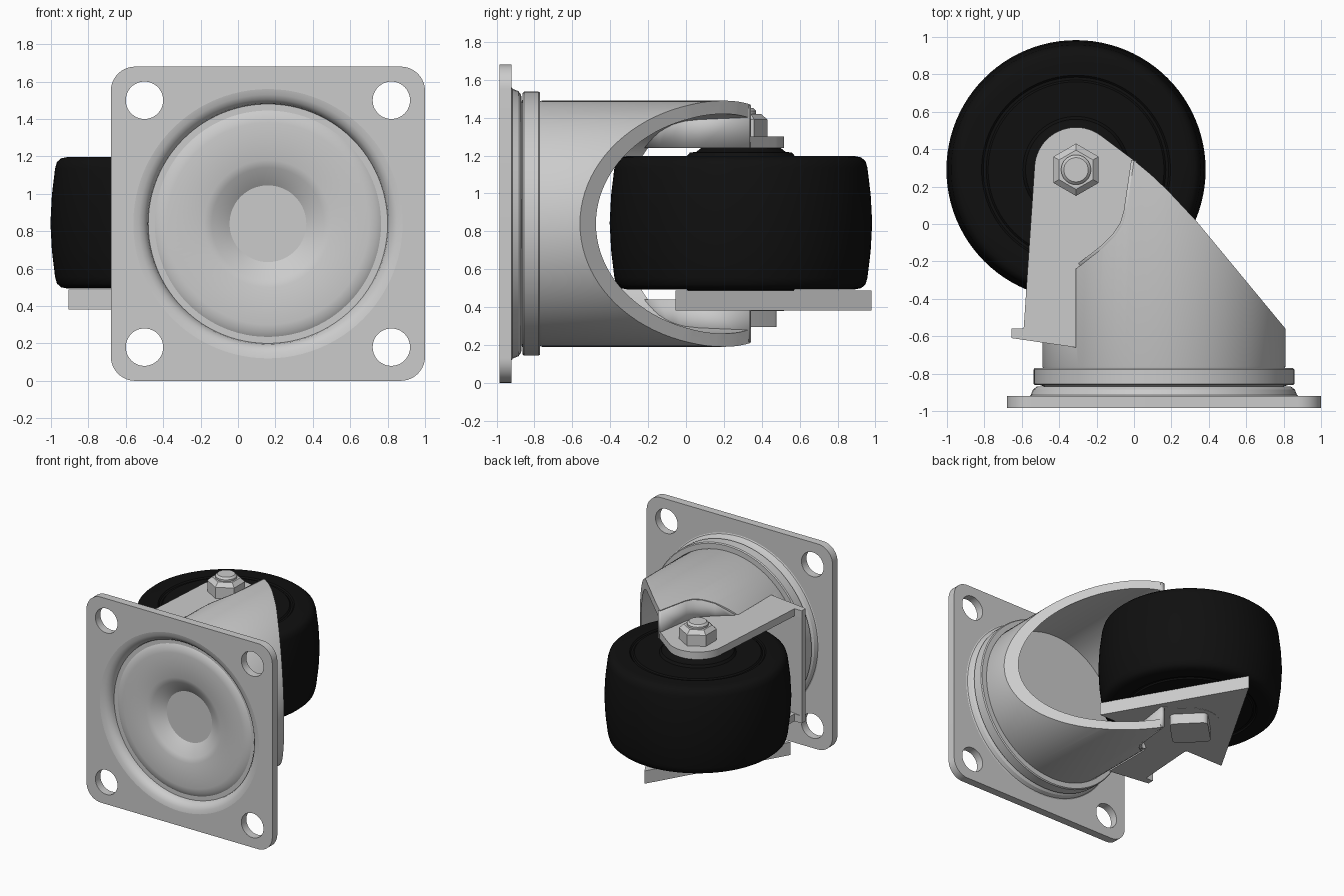
import bpy, bmesh
from math import radians, sin, cos, pi, sqrt
from mathutils import Matrix

if "Cube" in bpy.data.objects:
    bpy.data.objects.remove(bpy.data.objects["Cube"])

ALONG_Y = Matrix.Rotation(-pi / 2, 4, 'X')
ALONG_Z = Matrix.Identity(4)
CX, CZ = 0.16, 0.84          # swivel axis
WX, WY = -0.31, 0.29         # wheel axle


def finish(bm, name, loc, rot=ALONG_Z, angle=30):
    bmesh.ops.remove_doubles(bm, verts=bm.verts, dist=1e-5)
    bmesh.ops.transform(bm, matrix=rot, verts=bm.verts)
    bmesh.ops.recalc_face_normals(bm, faces=bm.faces)
    me = bpy.data.meshes.new(name)
    bm.to_mesh(me)
    bm.free()
    ob = bpy.data.objects.new(name, me)
    bpy.context.collection.objects.link(ob)
    ob.location = loc
    smooth(ob, angle)
    return ob


def smooth(ob, angle=30):
    bpy.ops.object.select_all(action='DESELECT')
    ob.select_set(True)
    bpy.context.view_layer.objects.active = ob
    bpy.ops.object.shade_smooth_by_angle(angle=radians(angle))


def lathe(name, prof, loc, rot=ALONG_Z, steps=96, closed=False, angle=30):
    bm = bmesh.new()
    vs = [bm.verts.new((r, 0, h)) for r, h in prof]
    es = [bm.edges.new(p) for p in zip(vs, vs[1:])]
    if closed:
        es.append(bm.edges.new((vs[-1], vs[0])))
    bmesh.ops.spin(bm, geom=vs + es, axis=(0, 0, 1), cent=(0, 0, 0),
                   angle=2 * pi, steps=steps, use_duplicate=False)
    return finish(bm, name, loc, rot, angle)


def add_prism(bm, pts, lo, hi):
    face = bm.faces.new([bm.verts.new((x, y, lo)) for x, y in pts])
    top = bmesh.ops.extrude_face_region(bm, geom=[face], use_keep_orig=True)['geom']
    bmesh.ops.translate(bm, vec=(0, 0, hi - lo),
                        verts=[v for v in top if isinstance(v, bmesh.types.BMVert)])


def prism(name, pts, lo, hi, loc, rot=ALONG_Z):
    bm = bmesh.new()
    add_prism(bm, pts, lo, hi)
    return finish(bm, name, loc, rot)


def arc(cx, cy, r, a0, a1, n):
    return [(cx + r * cos(radians(a0 + (a1 - a0) * i / n)),
             cy + r * sin(radians(a0 + (a1 - a0) * i / n))) for i in range(n + 1)]


def rounded_square(half, r):
    k = half - r
    pts = []
    for i, (sx, sy) in enumerate([(1, 1), (-1, 1), (-1, -1), (1, -1)]):
        pts += arc(sx * k, sy * k, r, 90 * i, 90 * i + 90, 10)
    return pts


def boolean(ob, cutter, op):
    m = ob.modifiers.new(op, 'BOOLEAN')
    m.operation, m.object, m.solver = op, cutter, 'EXACT'
    bpy.context.view_layer.objects.active = ob
    bpy.ops.object.modifier_apply(modifier=m.name)
    bpy.data.objects.remove(cutter)
    smooth(ob)


def mirror_z(ob):
    ob.modifiers.new('Mirror', 'MIRROR').use_axis = (False, False, True)


# Mounting plate with four bolt holes and an opening for the pressed dish
plate = prism('mounting_plate', rounded_square(0.84, 0.13), -0.985, -0.92, (CX, 0, CZ), ALONG_Y)
bm = bmesh.new()
for sx in (-1, 1):
    for sy in (-1, 1):
        add_prism(bm, arc(sx * 0.66, sy * 0.66, 0.1, 0, 352.5, 47), -1.2, -0.7)
add_prism(bm, arc(0, 0, 0.72, 0, 356.25, 95), -1.2, -0.7)
boolean(plate, finish(bm, 'hole_cutter', (CX, 0, CZ), ALONG_Y), 'DIFFERENCE')

# Pressed dish in the plate
lathe('plate_dish', [(0, -0.855), (0.205, -0.855), (0.30, -0.92), (0.34, -0.933), (0.54, -0.935),
                     (0.58, -0.93), (0.605, -0.915), (0.64, -0.915), (0.645, -0.94), (0.665, -0.965),
                     (0.69, -0.979), (0.72, -0.985), (0.72, -0.92), (0.712, -0.915), (0.70, -0.885),
                     (0.68, -0.87), (0.62, -0.868), (0.34, -0.868), (0.2, -0.83), (0, -0.83)],
      (CX, 0, CZ), ALONG_Y)

# Swivel ring and floor of the fork
lathe('swivel_ring', [(0.3, -0.85), (0.62, -0.875), (0.66, -0.862), (0.69, -0.862), (0.697, -0.855),
                      (0.697, -0.778), (0.69, -0.77), (0.62, -0.77), (0.6, -0.74), (0, -0.74)],
      (CX, 0, CZ), ALONG_Y)

# Fork barrel: a tube cut to the side profile
cut_curve = [(-0.31, -0.24), (-0.17, -0.13), (-0.1, -0.06), (-0.06, 0.0), (-0.04, 0.07), (0.0, 0.34)]
fork = lathe('fork_barrel', [(0.58, -0.79), (0.64, -0.79), (0.65, -0.76), (0.65, 0.5), (0.58, 0.5)],
             (CX, 0, CZ), ALONG_Y, closed=True)
side = [(-0.7, -0.9), (-0.7, -0.6), (-0.31, -0.64)] + cut_curve + \
       [(0.09, 0.265), (0.18, 0.18), (0.33, 0.02), (0.81, -0.56), (0.9, -0.67), (0.9, -0.9)]
boolean(fork, prism('fork_cutter', side, -1, 1, (0, 0, CZ)), 'INTERSECT')

# Flat axle arms, mirrored top and bottom
arm = prism('axle_arms', [(-0.59, -0.56), (-0.655, -0.56), (-0.655, -0.61), (-0.31, -0.66)] + cut_curve +
            arc(WX, 0.295, 0.222, 52, 176, 24), 0.40, 0.46, (0, 0, CZ))
mirror_z(arm)

# Curved web joining each arm to the barrel
bm = bmesh.new()
rows = [(bm.verts.new((x, y, 0.40)), bm.verts.new((x, y, sqrt(0.645 ** 2 - (x - CX) ** 2))))
        for x, y in cut_curve]
for a, b in zip(rows, rows[1:]):
    bm.faces.new((a[0], b[0], b[1], a[1]))
web = finish(bm, 'arm_webs', (0, 0, CZ))
m = web.modifiers.new('Solidify', 'SOLIDIFY')
m.thickness, m.offset = 0.03, 0
mirror_z(web)

# Back wall linking the two arms
prism('bracket_wall', [(-0.655, -0.56), (-0.655, -0.61), (-0.31, -0.66), (-0.31, -0.6)],
      -0.46, 0.46, (0, 0, CZ))

# Wheel with crowned tread, side grooves and raised hub
half = [(0, 0.395), (0.21, 0.395), (0.235, 0.375), (0.27, 0.37), (0.285, 0.352), (0.47, 0.352),
        (0.48, 0.342), (0.495, 0.342), (0.505, 0.352), (0.6, 0.352), (0.635, 0.345), (0.658, 0.325),
        (0.668, 0.29), (0.685, 0.15)]
wheel = lathe('wheel', half + [(0.693, 0)] + [(r, -h) for r, h in reversed(half)],
              (WX, WY, CZ + 0.005), angle=35)
rubber = bpy.data.materials.new('black_rubber')
rubber.diffuse_color = (0.005, 0.005, 0.005, 1)
rubber.use_nodes = True
rubber.node_tree.nodes["Principled BSDF"].inputs["Base Color"].default_value = rubber.diffuse_color
wheel.data.materials.append(rubber)

# Triangular lower cheek plate
prism('lower_cheek', arc(0, 0, 0.69, 90, 330, 2), 0.382, 0.487, (WX, WY, 0))

# Axle bolt: rounded square head, hex nut, chamfered stud
lathe('axle_stud', [(0, 0.35), (0.08, 0.35), (0.08, 1.435), (0.065, 1.45), (0, 1.45)], (WX, WY, 0), steps=32)
head = prism('bolt_head', rounded_square(0.145, 0.04), 0.295, 0.39, (WX, WY, 0))
head.rotation_euler.z = pi / 4
nut = lathe('axle_nut', [(0, 1.295), (0.14, 1.295), (0.14, 1.39), (0.105, 1.42), (0, 1.42)],
            (WX, WY, 0), steps=6, angle=10)
nut.rotation_euler.z = pi / 6
